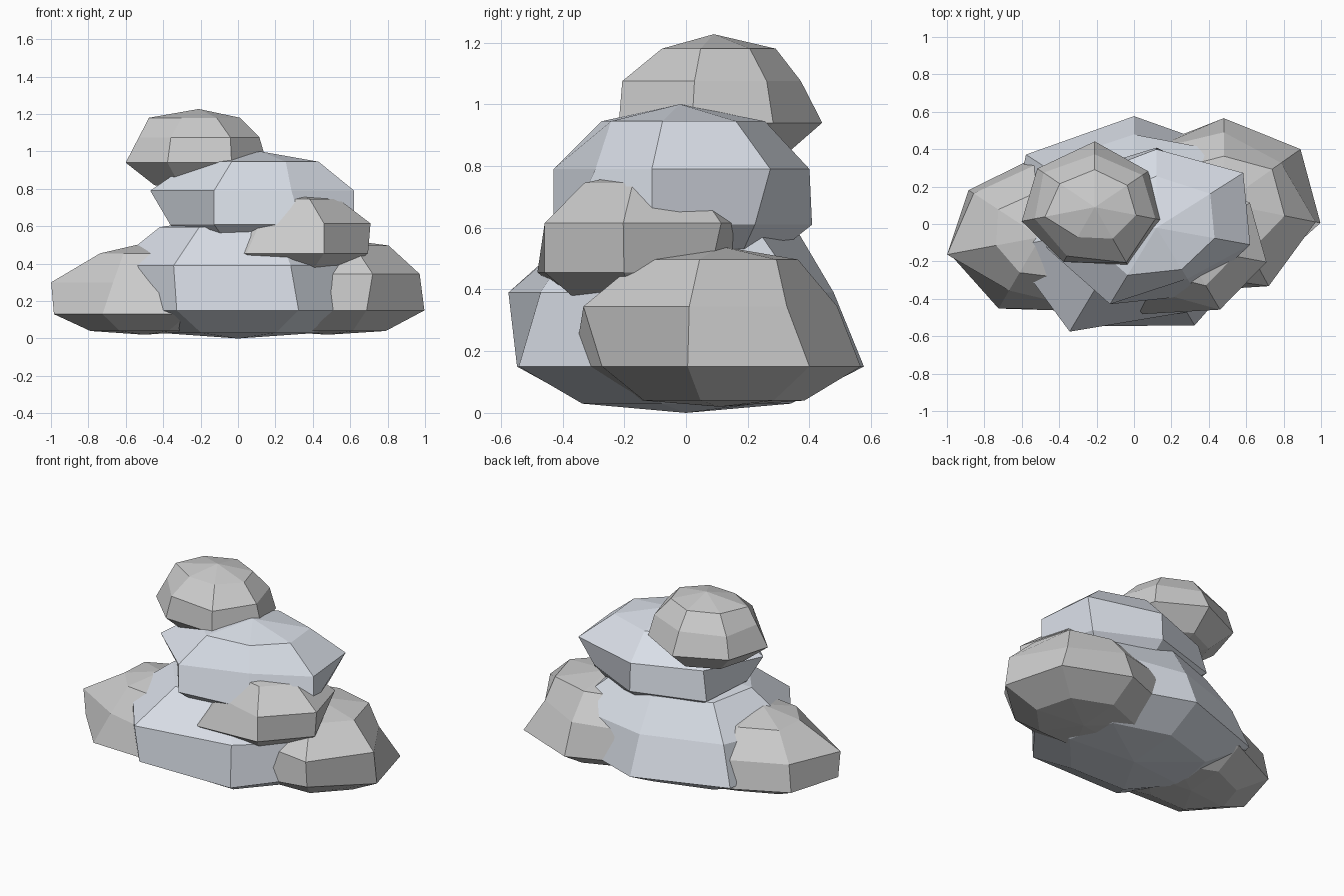
import bpy, bmesh, math

if "Cube" in bpy.data.objects:
    bpy.data.objects.remove(bpy.data.objects["Cube"])

SEG = 7
RING = (0.62, 1.0, 1.0, 0.62)  # ring radii relative to the widest rings


def stone(name, centre, radii, heights, mat, bulge=(1,) * SEG, rings=RING, chips=None):
    """Seven-sided faceted boulder: two poles joined by four uneven rings.
    chips scales single corners, keyed by (ring, corner)."""
    cx, cy = centre
    chips = chips or {}
    bm = bmesh.new()
    bottom = bm.verts.new((cx, cy, heights[0]))
    loops = []
    for r, z in enumerate(heights[1:5]):
        loop = []
        for k in range(SEG):
            a = math.pi / 2 + math.tau * k / SEG
            s = rings[r] * bulge[k] * chips.get((r, k), 1)
            loop.append(bm.verts.new((cx + radii[0] * s * math.cos(a),
                                      cy + radii[1] * s * math.sin(a), z)))
        loops.append(loop)
    top = bm.verts.new((cx, cy, heights[5]))
    for k in range(SEG):
        n = (k + 1) % SEG
        bm.faces.new((bottom, loops[0][n], loops[0][k]))
        bm.faces.new((top, loops[3][k], loops[3][n]))
        for lo, hi in zip(loops, loops[1:]):
            bm.faces.new((lo[k], lo[n], hi[n], hi[k]))
    bmesh.ops.recalc_face_normals(bm, faces=bm.faces)
    me = bpy.data.meshes.new(name)
    bm.to_mesh(me)
    bm.free()
    ob = bpy.data.objects.new(name, me)
    bpy.context.collection.objects.link(ob)
    me.materials.append(mat)


def material(name, colour):
    m = bpy.data.materials.new(name)
    m.diffuse_color = (*colour, 1)
    m.use_nodes = True
    m.node_tree.nodes["Principled BSDF"].inputs["Base Color"].default_value = m.diffuse_color
    return m


blue = material("blue_grey_stone", (0.71, 0.75, 0.82))
pale = material("pale_stone", (0.96, 0.96, 0.96))

# Ground layer: large central boulder with one on each side
stone("base_boulder", (0, 0), (0.77, 0.62), (0, 0.03, 0.15, 0.39, 0.595, 0.66), blue,
      (0.93, 0.96, 0.9, 1.0, 0.97, 0.92, 0.96),
      chips={(2, 0): 0.83, (2, 1): 0.85, (1, 3): 0.98, (2, 3): 1.03, (2, 4): 0.87, (1, 5): 0.95,
             (0, 0): 0.95, (0, 3): 0.95})
stone("left_boulder", (-0.5, -0.07), (0.512, 0.42), (0.02, 0.04, 0.13, 0.30, 0.455, 0.51), pale,
      (1.02, 0.97, 1, 1.02, 1, 1, 1), rings=(0.58, 0.97, 1.0, 0.58),
      chips={(2, 3): 0.74, (3, 3): 0.85, (3, 2): 0.82, (2, 0): 0.93, (2, 1): 0.92,
             (1, 0): 1.06, (1, 1): 1.02, (1, 4): 1.08, (1, 3): 1.02})
stone("right_boulder", (0.48, 0.11), (0.53, 0.47), (0.02, 0.04, 0.15, 0.345, 0.497, 0.54), pale,
      (0.97, 1, 1, 1, 0.97, 1, 0.99), rings=(0.6, 1.0, 0.97, 0.63),
      chips={(1, 4): 0.93, (2, 4): 1.11, (2, 6): 0.77, (2, 0): 0.86, (3, 0): 0.88, (2, 5): 0.98,
             (1, 3): 1.12, (2, 3): 0.92})

# Stacked layer
stone("middle_boulder", (0.12, -0.02), (0.53, 0.42), (0.42, 0.475, 0.61, 0.79, 0.945, 1.0), blue,
      (1, 1, 1.14, 1.08, 0.95, 0.97, 1.12),
      chips={(2, 4): 0.76, (1, 2): 0.82, (1, 6): 0.83, (1, 0): 1.02, (3, 0): 1.06, (1, 1): 1.1})
stone("front_stone", (0.26, -0.12), (0.46, 0.375), (0.28, 0.345, 0.455, 0.615, 0.745, 0.79), pale,
      chips={(2, 3): 0.72, (3, 3): 0.75, (1, 6): 0.85, (1, 5): 0.97, (1, 3): 1.07})
stone("top_stone", (-0.21, 0.09), (0.385, 0.325), (0.77, 0.82, 0.94, 1.075, 1.18, 1.227), pale,
      (1.06, 1, 1.02, 0.98, 1.03, 0.95, 0.93), rings=(0.62, 1.02, 0.91, 0.62),
      chips={(2, 0): 0.9, (2, 2): 0.92, (3, 2): 1.12, (2, 4): 1.08, (3, 0): 0.94, (3, 3): 0.9, (3, 4): 0.9})
